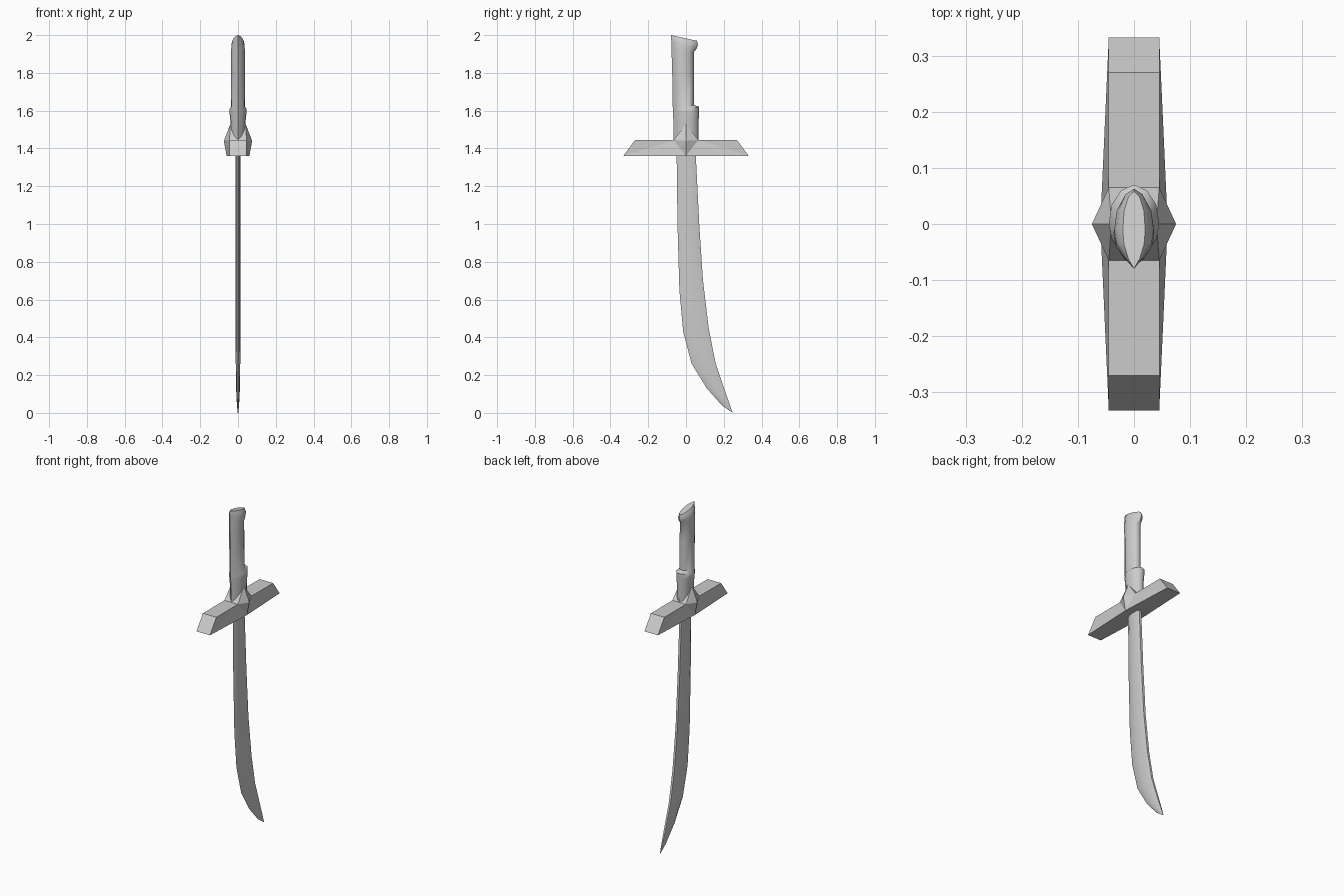
import bpy, bmesh
from math import radians

if "Cube" in bpy.data.objects:
    bpy.data.objects.remove(bpy.data.objects["Cube"], do_unlink=True)

GREY = (0.6, 0.6, 0.6, 1)
steel = bpy.data.materials.new("plain grey")
steel.use_nodes = True
steel.diffuse_color = GREY
steel.node_tree.nodes["Principled BSDF"].inputs["Base Color"].default_value = GREY


def finish(name, bm, angle=0):
    """Turn a bmesh into a named object, smoothed up to the given angle."""
    bmesh.ops.recalc_face_normals(bm, faces=bm.faces)
    mesh = bpy.data.meshes.new(name)
    bm.to_mesh(mesh)
    bm.free()
    mesh.materials.append(steel)
    obj = bpy.data.objects.new(name, mesh)
    bpy.context.collection.objects.link(obj)
    if angle:
        bpy.ops.object.select_all(action="DESELECT")
        bpy.context.view_layer.objects.active = obj
        obj.select_set(True)
        bpy.ops.object.shade_smooth_by_angle(angle=radians(angle))
    return obj


def loft(name, rings, angle):
    """Skin a list of closed rings and cap both ends."""
    bm = bmesh.new()
    loops = [[bm.verts.new(p) for p in ring] for ring in rings]
    n = len(loops[0])
    for a, b in zip(loops, loops[1:]):
        for i in range(n):
            j = (i + 1) % n
            bm.faces.new((a[i], a[j], b[j], b[i]))
    bm.faces.new(loops[0])
    bm.faces.new(loops[-1])
    return finish(name, bm, angle)


def ring(half, yf, yb, zf, zb, width):
    """Mirror a half section (x, t) and stretch it from front to back."""
    section = half + [(-x, t) for x, t in reversed(half) if x]
    return [(x * width, yf + (yb - yf) * t, zf + (zb - zf) * t) for x, t in section]


# Curved blade: sharp front edge, narrow flat spine at the back
blade_half = [(0, 0), (0.75, 0.2), (1, 0.5), (0.9, 0.85), (0.5, 1)]
blade_stations = [  # front y, back y, front z, back z, half thickness
    (-0.05, 0.05, 1.40, 1.40, 0.014),
    (-0.045, 0.07, 1.0, 1.0, 0.014),
    (-0.035, 0.09, 0.65, 0.70, 0.013),
    (-0.015, 0.12, 0.43, 0.45, 0.013),
    (0.03, 0.155, 0.26, 0.27, 0.012),
    (0.11, 0.205, 0.13, 0.12, 0.010),
    (0.19, 0.23, 0.04, 0.05, 0.006),
    (0.24, 0.247, 0.005, 0.0, 0.002),
]
loft("blade", [ring(blade_half, yf, yb, zf, zb, w)
               for yf, yb, zf, zb, w in blade_stations], 40)

# Grip with a raised collar and a slanted pommel
grip_half = [(0, 0), (0.5, 0.13), (0.9, 0.32), (1, 0.5), (0.88, 0.75), (0.5, 0.93), (0, 1)]
grip_stations = [
    (-0.065, 0.065, 1.42, 1.42, 0.037),
    (-0.066, 0.066, 1.54, 1.54, 0.040),
    (-0.070, 0.070, 1.59, 1.59, 0.045),
    (-0.070, 0.070, 1.60, 1.62, 0.045),
    (-0.070, 0.042, 1.61, 1.63, 0.037),
    (-0.073, 0.042, 1.80, 1.80, 0.036),
    (-0.077, 0.042, 1.93, 1.91, 0.036),
    (-0.078, 0.058, 1.97, 1.93, 0.035),
    (-0.080, 0.063, 1.99, 1.95, 0.030),
    (-0.080, 0.058, 2.00, 1.97, 0.020),
]
loft("grip", [ring(grip_half, yf, yb, zf, zb, w)
              for yf, yb, zf, zb, w in grip_stations], 50)

# Crossguard: one quarter, mirrored over both axes
bm = bmesh.new()
LOW, HIGH = 1.36, 1.445
corners = {
    "end_low": (0.045, 0.332, LOW), "end_high": (0.045, 0.27, HIGH),
    "mid_low": (0.06, 0, LOW), "bulge": (0.075, 0, HIGH - 0.005),
    "shoulder": (0.045, 0.065, HIGH), "peak": (0.04, 0, 1.53),
    "in_end_low": (0, 0.332, LOW), "in_end_high": (0, 0.27, HIGH),
    "in_low": (0, 0, LOW), "in_shoulder": (0, 0.065, HIGH), "in_peak": (0, 0, 1.53),
}
v = {k: bm.verts.new(p) for k, p in corners.items()}
for names in (
    "end_low end_high in_end_high in_end_low",
    "end_high shoulder in_shoulder in_end_high",
    "shoulder peak in_peak in_shoulder",
    "end_low mid_low in_low in_end_low",
    "end_low end_high shoulder",
    "end_low shoulder mid_low",
    "mid_low shoulder bulge",
    "bulge shoulder peak",
):
    bm.faces.new([v[n] for n in names.split()])
for axis in "XY":
    bmesh.ops.mirror(bm, geom=bm.verts[:] + bm.edges[:] + bm.faces[:],
                     axis=axis, merge_dist=0.0001)
bmesh.ops.remove_doubles(bm, verts=bm.verts, dist=0.0001)
finish("crossguard", bm)
